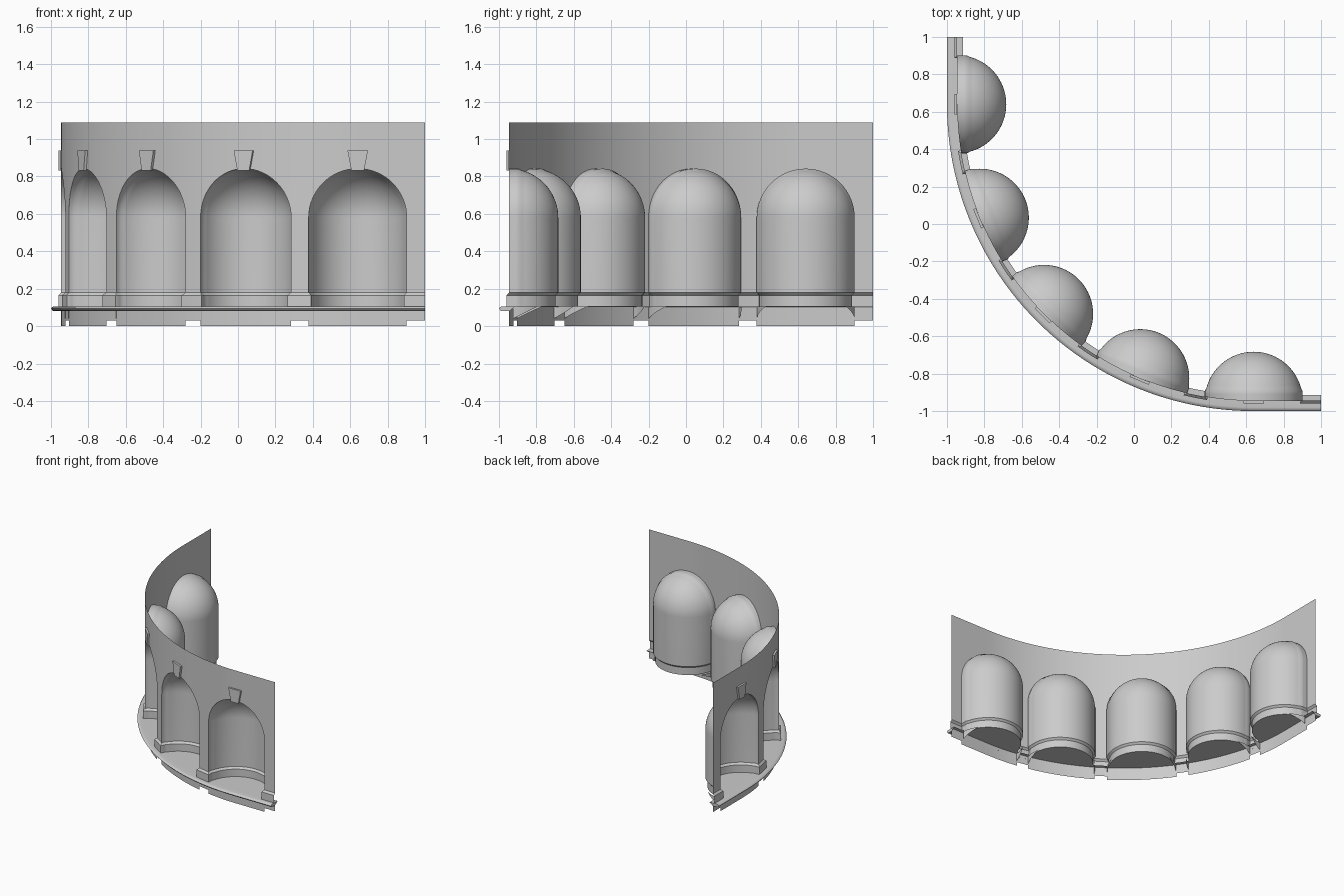
import bpy, bmesh
from math import sin, cos, asin, sqrt, pi, radians
from mathutils import Vector, Matrix

cube = bpy.data.objects.get("Cube")
if cube:
    bpy.data.objects.remove(cube)

stone = bpy.data.materials.new("grey_stone")
stone.use_nodes = True
stone.diffuse_color = (0.6, 0.6, 0.6, 1)
stone.node_tree.nodes["Principled BSDF"].inputs["Base Color"].default_value = (0.6, 0.6, 0.6, 1)

R = 1.585              # wall radius
CENTRE = Vector((0.64, 0.64, 0))
BAYS = 5
STEP = radians(22.5)
HALF = R * sin(STEP / 2)
END = 0.36             # straight run at the two ends
r = 0.262              # niche radius
FLOOR, SPRING, TOP = 0.104, 0.58, 1.09
# base moulding and jamb: (height, projection)
LEVELS = [(FLOOR, 0.015), (0.165, 0.015), (0.18, 0), (SPRING, 0)]


def place(k, x, d, z):
    """Bay coordinates (across, depth, height) to world."""
    return CENTRE + Matrix.Rotation(-k * STEP, 3, 'Z') @ Vector((x, d - R, z))


def on_wall(k, x, out=0):
    """Across and depth of a point on the wall, pushed outwards."""
    if (k == 0 and x > 0) or (k == BAYS - 1 and x < 0):
        return x, -out
    a = asin(x / R)
    return (R + out) * sin(a), R - (R + out) * cos(a)


def wall_point(k, x, out, z):
    return place(k, *on_wall(k, x, out), z)


def limits(k):
    return (-END if k == BAYS - 1 else -HALF), (END if k == 0 else HALF)


def span(a, b, n):
    return [a + (b - a) * i / n for i in range(n + 1)]


def grid(bm, rows):
    verts = [[bm.verts.new(p) for p in row] for row in rows]
    for lo, hi in zip(verts, verts[1:]):
        for i in range(len(lo) - 1):
            bm.faces.new((lo[i], lo[i + 1], hi[i + 1], hi[i]))


def finish(bm, name, angle=30):
    bmesh.ops.remove_doubles(bm, verts=bm.verts, dist=0.0002)
    bmesh.ops.dissolve_degenerate(bm, edges=bm.edges, dist=0.0002)
    bmesh.ops.recalc_face_normals(bm, faces=bm.faces)
    mesh = bpy.data.meshes.new(name)
    bm.to_mesh(mesh)
    bm.free()
    mesh.materials.append(stone)
    ob = bpy.data.objects.new(name, mesh)
    bpy.context.collection.objects.link(ob)
    bpy.ops.object.select_all(action='DESELECT')
    ob.select_set(True)
    bpy.context.view_layer.objects.active = ob
    bpy.ops.object.shade_smooth_by_angle(angle=radians(angle))
    return ob


ARCH = span(pi, 0, 32)

# Curved wall with arched openings
bm = bmesh.new()
for k in range(BAYS):
    left, right = limits(k)
    for side, edge in ((-1, left), (1, right)):
        grid(bm, [[wall_point(k, x, out, z) for x in span(edge, side * (r - out), 3)]
                  for z, out in LEVELS + [(TOP, 0)]])
    grid(bm, [[wall_point(k, r * cos(a), 0, SPRING + r * sin(a)) for a in ARCH],
              [wall_point(k, r * cos(a), 0, TOP) for a in ARCH]])
finish(bm, "curved_wall")

# Domed niches: U-shaped sections that shrink with depth, with a shallow step
RINGS = [(r * sin(a), 0.006 if r * sin(a) < 0.06 else 0) for a in span(0, pi / 2, 24)]
bm = bmesh.new()
for k in range(BAYS):
    rows = []
    for i, (d, lip) in enumerate(RINGS):
        rho = sqrt(max(r * r - d * d, 0))
        if i:
            rho = min(rho + lip, r)
        outline = [(-1, z, out) for z, out in LEVELS]
        outline += [(cos(a), SPRING + rho * sin(a), 0) for a in ARCH[1:-1]]
        outline += [(1, z, out) for z, out in reversed(LEVELS)]
        row = []
        for side, z, out in outline:
            shrink = 1 - out / r
            x = side * rho * shrink
            wx, wd = on_wall(k, x, out)
            if i == 0:
                row.append(place(k, wx, wd, z))
            else:
                row.append(place(k, x, max(d * shrink, wd), z))
        rows.append(row)
    grid(bm, rows)
    # niche floor
    grid(bm, [[row[0], row[-1]] for row in rows])
finish(bm, "niches")

# Skirts under the niche floors, cut on a slant
bm = bmesh.new()
for k in range(BAYS):
    for side in (-1, 1):
        top, low = [], []
        for d in span(0.02, 0.15, 8):
            x = side * sqrt(r * r - d * d)
            top.append(place(k, x, d, FLOOR))
            low.append(place(k, x, d, 0.03 + (FLOOR - 0.03) * d / 0.15))
        grid(bm, [top, low])
finish(bm, "niche_skirts")

# Plinth below the ledge, notched under the piers
bm = bmesh.new()
for k in range(BAYS):
    left, right = limits(k)
    for a, b, low, n in ((left, -r, 0.03, 2), (-r, r, 0, 12), (r, right, 0.03, 2)):
        grid(bm, [[wall_point(k, x, 0, z) for x in span(a, b, n)] for z in (low, FLOOR)])
finish(bm, "plinth")

# Rounded ledge along the front
PROFILE = [(-0.03, 0.1035), (0.035, 0.105), (0.047, 0.103), (0.055, 0.093),
           (0.047, 0.083), (0.035, 0.08), (0, 0.08)]
bm = bmesh.new()
for k in range(BAYS):
    grid(bm, [[wall_point(k, x, out, z) for out, z in PROFILE] for x in span(*limits(k), 14)])
for k, x in ((0, END), (BAYS - 1, -END)):
    bm.faces.new([bm.verts.new(wall_point(k, x, out, z)) for out, z in PROFILE])
finish(bm, "ledge", 50)

# Tapered keystones over the arches
bm = bmesh.new()
for k in range(BAYS):
    bottom, top = [[bm.verts.new(place(k, x * w, d, z))
                    for x, d in ((-1, -0.015), (1, -0.015), (1, 0), (-1, 0))]
                   for w, z in ((0.034, 0.832), (0.055, 0.94))]
    bm.faces.new(bottom[::-1])
    bm.faces.new(top)
    for i in range(4):
        j = (i + 1) % 4
        bm.faces.new((bottom[i], bottom[j], top[j], top[i]))
finish(bm, "keystones")
